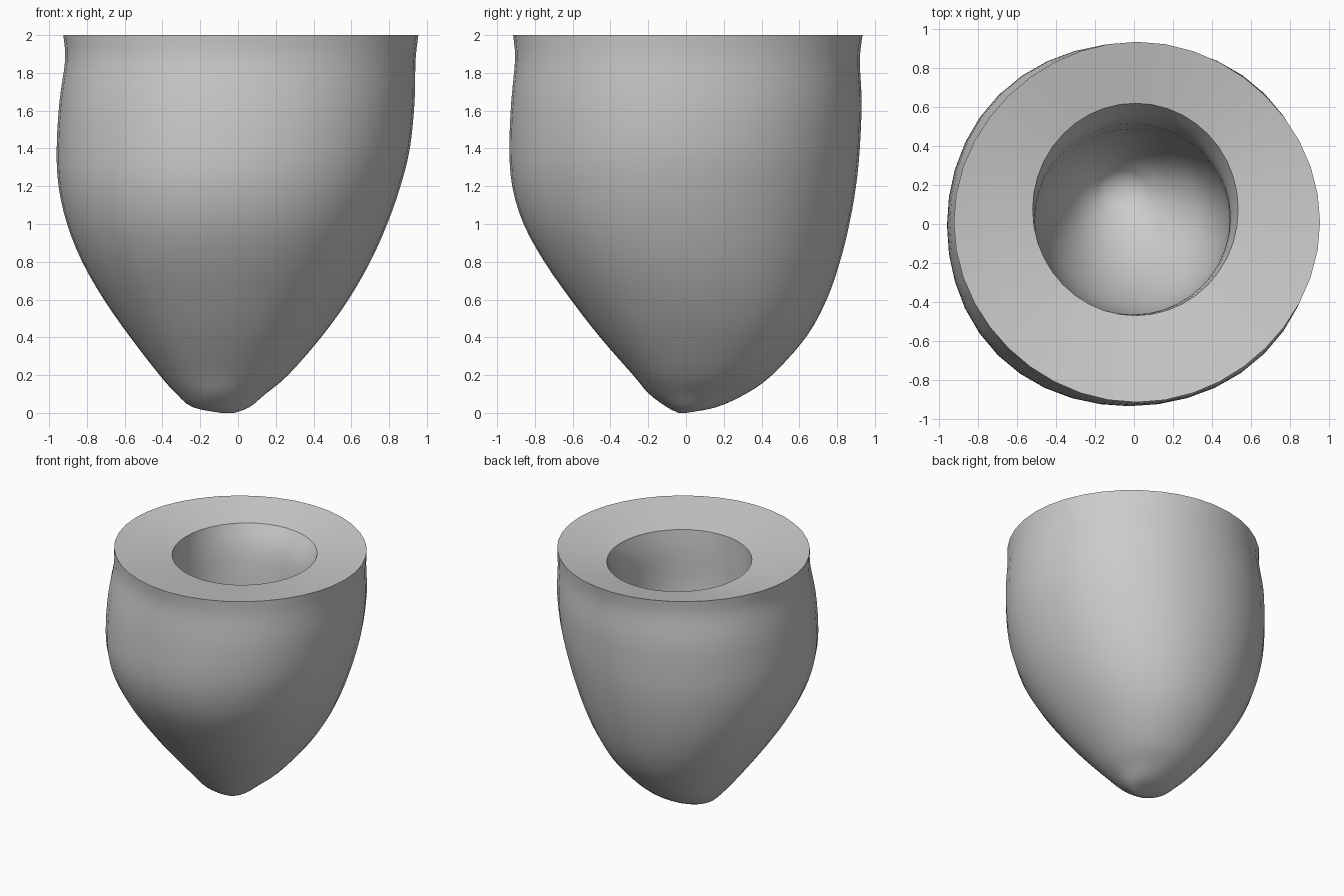
import bpy, bmesh, math

old = bpy.data.objects.get("Cube")
if old:
    bpy.data.objects.remove(old, do_unlink=True)

SEGMENTS = 40
STEPS = 3

# Cross-sections: height, x min, x max, y min, y max, fullness on the diagonals
OUTER = [
    (0.0, -0.09, -0.02, -0.04, 0.0, 0),
    (0.03, -0.24, 0.06, -0.10, 0.16, 0),
    (0.1, -0.325, 0.145, -0.195, 0.315, 0),
    (0.2, -0.415, 0.265, -0.28, 0.455, 0.01),
    (0.4, -0.57, 0.44, -0.455, 0.635, 0.015),
    (0.6, -0.71, 0.585, -0.61, 0.745, 0.015),
    (0.8, -0.825, 0.70, -0.75, 0.815, 0.015),
    (1.0, -0.905, 0.79, -0.86, 0.865, 0.015),
    (1.2, -0.95, 0.86, -0.92, 0.90, 0.015),
    (1.4, -0.96, 0.91, -0.935, 0.92, 0.015),
    (1.65, -0.945, 0.935, -0.925, 0.93, 0.015),
    (1.87, -0.915, 0.94, -0.905, 0.92, 0.005),
    (2.0, -0.925, 0.955, -0.915, 0.935, -0.008),
]
CAVITY = [
    (1.93, -0.52, 0.535, -0.47, 0.62, 0),
    (1.75, -0.51, 0.495, -0.465, 0.53, 0),
    (1.45, -0.50, 0.49, -0.46, 0.495, 0),
    (1.15, -0.47, 0.455, -0.41, 0.475, 0),
    (0.85, -0.39, 0.36, -0.27, 0.43, 0),
    (0.62, -0.28, 0.19, -0.08, 0.35, 0),
    (0.5, -0.16, 0.04, 0.08, 0.25, 0),
]


def blend(rows):
    """Smoothly interpolate between neighbouring cross-sections."""
    out = []
    for i in range(len(rows) - 1):
        a, b, c, d = (rows[max(0, min(len(rows) - 1, i + k))] for k in (-1, 0, 1, 2))
        for s in range(STEPS):
            t = s / STEPS
            out.append([q + t * (r - p + t * (2 * p - 5 * q + 4 * r - s2 + t * (3 * (q - r) + s2 - p))) / 2
                        for p, q, r, s2 in zip(a, b, c, d)])
    out.append(rows[-1])
    return out


def add_ring(bm, row):
    z, x0, x1, y0, y1, fullness = row
    ring = []
    for i in range(SEGMENTS):
        a = math.tau * i / SEGMENTS
        swell = fullness * math.sin(2 * a) ** 2
        x = (x0 + x1) / 2 + math.cos(a) * ((x1 - x0) / 2 + swell)
        y = (y0 + y1) / 2 + math.sin(a) * ((y1 - y0) / 2 + swell)
        ring.append(bm.verts.new((x, y, max(0, z))))
    return ring


# Thick-walled cup: outer skin, dished rim and inner cavity in one loft
bm = bmesh.new()
rings = [add_ring(bm, r) for r in blend(OUTER) + blend(CAVITY)]
for low, high in zip(rings, rings[1:]):
    for i in range(SEGMENTS):
        j = (i + 1) % SEGMENTS
        bm.faces.new((low[i], low[j], high[j], high[i]))

# Closed tip, and a rounded fan at the cavity floor
bm.faces.new(rings[0][::-1])
floor = bm.verts.new((-0.06, 0.17, 0.47))
for i in range(SEGMENTS):
    bm.faces.new((rings[-1][i], rings[-1][(i + 1) % SEGMENTS], floor))
bmesh.ops.recalc_face_normals(bm, faces=bm.faces)

mesh = bpy.data.meshes.new("hollow_cup")
bm.to_mesh(mesh)
bm.free()
cup = bpy.data.objects.new("hollow_cup", mesh)
bpy.context.collection.objects.link(cup)

# Single grey material
grey = bpy.data.materials.new("plain grey")
grey.use_nodes = True
color = (0.6, 0.6, 0.6, 1)
grey.diffuse_color = color
grey.node_tree.nodes["Principled BSDF"].inputs["Base Color"].default_value = color
mesh.materials.append(grey)

# Smooth walls with a crisp rim
bpy.ops.object.select_all(action="DESELECT")
cup.select_set(True)
bpy.context.view_layer.objects.active = cup
bpy.ops.object.shade_smooth_by_angle(angle=math.radians(45))
